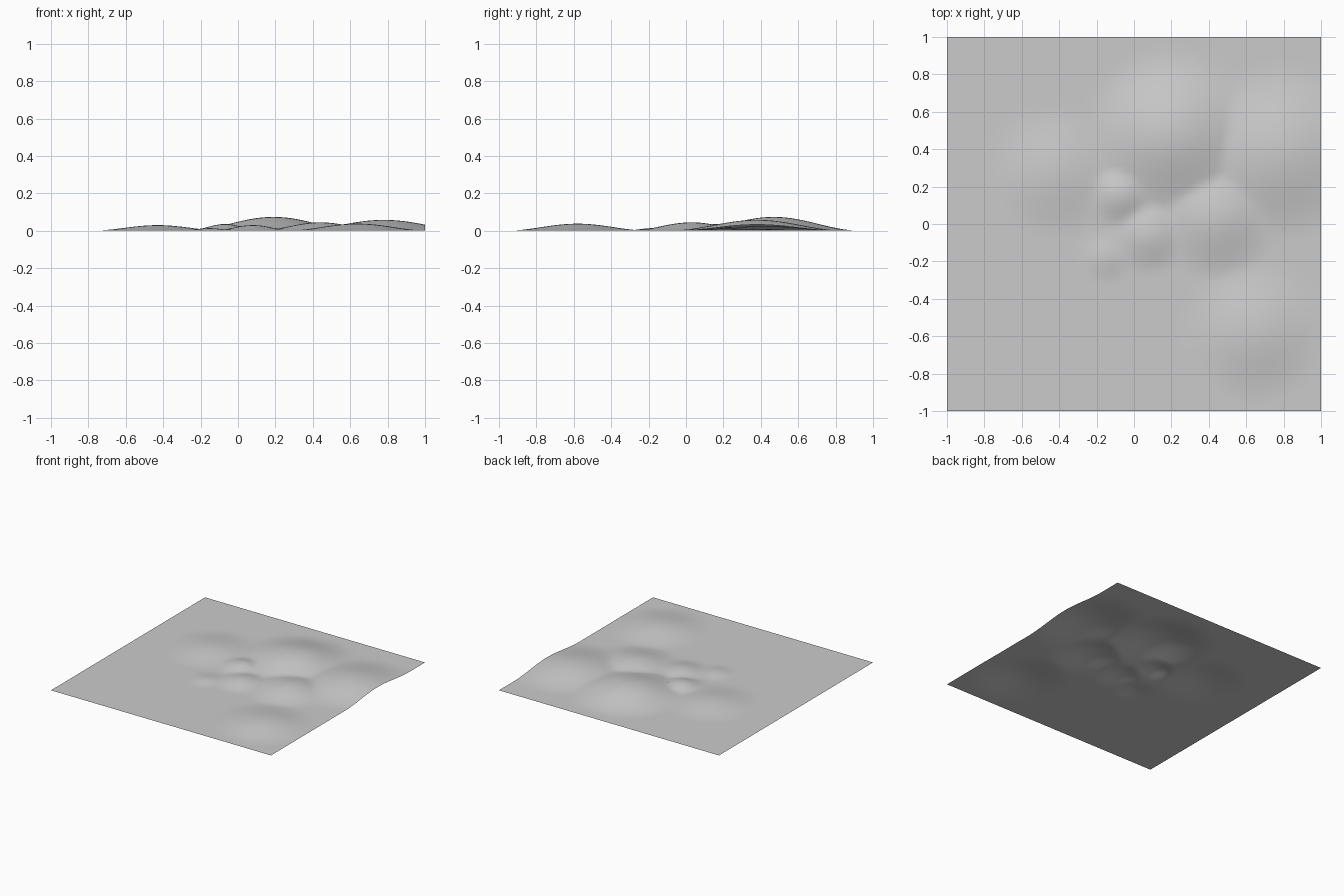
import bpy, bmesh, math

if "Cube" in bpy.data.objects:
    bpy.data.objects.remove(bpy.data.objects["Cube"])

# Hills: centre x, centre y, radius, height
HILLS = [
    (0.19, 0.47, 0.47, 0.074),
    (0.78, 0.38, 0.48, 0.058),
    (-0.43, 0.27, 0.36, 0.030),
    (0.64, -0.58, 0.39, 0.038),
    (0.44, 0.03, 0.34, 0.045),
    (-0.07, 0.16, 0.20, 0.036),
    (0.08, -0.06, 0.22, 0.030),
    (-0.15, -0.18, 0.15, 0.014),
]


def height(x, y):
    # The tallest hill wins, leaving soft creases in the valleys
    z = 0.0
    for cx, cy, r, h in HILLS:
        d = math.hypot(x - cx, y - cy) / r
        if d < 1:
            z = max(z, h * 0.5 * (1 + math.cos(math.pi * d)))
    return z


# Grey ground material
grey = bpy.data.materials.new("ground grey")
grey.diffuse_color = (0.6, 0.6, 0.6, 1)
grey.use_nodes = True
grey.node_tree.nodes["Principled BSDF"].inputs["Base Color"].default_value = grey.diffuse_color

# Square sheet of ground raised into low hills
bm = bmesh.new()
bmesh.ops.create_grid(bm, x_segments=64, y_segments=64, size=1)
for v in bm.verts:
    v.co.z = height(v.co.x, v.co.y)
mesh = bpy.data.meshes.new("hilly_ground")
bm.to_mesh(mesh)
bm.free()
mesh.materials.append(grey)
ground = bpy.data.objects.new("hilly_ground", mesh)
bpy.context.collection.objects.link(ground)
mesh.shade_smooth()
